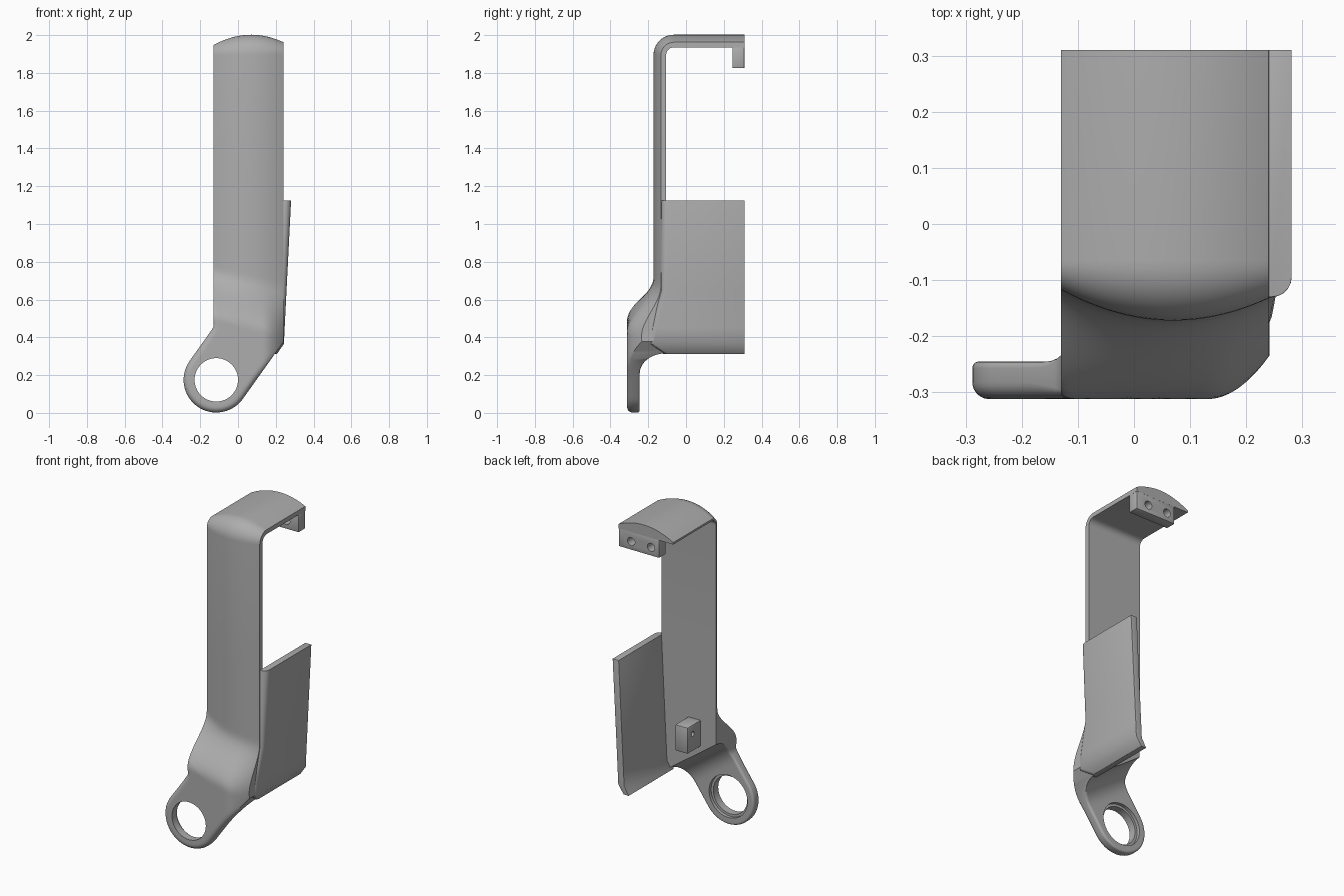
import bpy, bmesh, math
from mathutils import Matrix, Vector

if "Cube" in bpy.data.objects:
    bpy.data.objects.remove(bpy.data.objects["Cube"])

grey = bpy.data.materials.new("light grey")
grey.use_nodes = True
COLOUR = (0.42, 0.42, 0.42, 1)
grey.diffuse_color = COLOUR
grey.node_tree.nodes["Principled BSDF"].inputs["Base Color"].default_value = COLOUR


def finish(name, bm):
    bmesh.ops.recalc_face_normals(bm, faces=bm.faces)
    mesh = bpy.data.meshes.new(name)
    bm.to_mesh(mesh)
    bm.free()
    mesh.materials.append(grey)
    ob = bpy.data.objects.new(name, mesh)
    bpy.context.collection.objects.link(ob)
    return ob


def loft(name, rings):
    """Closed solid through rings of equal point count."""
    bm = bmesh.new()
    rows = [[bm.verts.new(p) for p in ring] for ring in rings]
    n = len(rows[0])
    for a, b in zip(rows, rows[1:]):
        for i in range(n):
            j = (i + 1) % n
            bm.faces.new((a[i], a[j], b[j], b[i]))
    bm.faces.new(rows[0])
    bm.faces.new(rows[-1][::-1])
    return finish(name, bm)


def box(name, lo, hi):
    lo, hi = Vector(lo), Vector(hi)
    bm = bmesh.new()
    bmesh.ops.create_cube(bm, size=1, matrix=Matrix.Translation((lo + hi) / 2)
                          @ Matrix.Diagonal((hi - lo).to_4d()))
    return finish(name, bm)


def activate(ob):
    bpy.ops.object.select_all(action='DESELECT')
    ob.select_set(True)
    bpy.context.view_layer.objects.active = ob


def apply(ob, kind, **settings):
    mod = ob.modifiers.new(kind, kind)
    for key, value in settings.items():
        setattr(mod, key, value)
    activate(ob)
    bpy.ops.object.modifier_apply(modifier=mod.name)


def drill(ob, centre, radius, depth, axis):
    bm = bmesh.new()
    turn = Matrix.Rotation(math.pi / 2, 4, 'X' if axis == 'Y' else 'Y')
    bmesh.ops.create_cone(bm, cap_ends=True, segments=48, radius1=radius, radius2=radius,
                          depth=depth, matrix=Matrix.Translation(centre) @ turn)
    cutter = finish("cutter", bm)
    cutter.hide_render = True
    apply(ob, 'BOOLEAN', operation='DIFFERENCE', solver='EXACT', object=cutter)
    bpy.data.objects.remove(cutter)


def smooth(t):
    t = min(1, max(0, t))
    return t * t * (3 - 2 * t)


# Shape rules for the main bracket
LEFT, RIGHT, INNER = -0.13, 0.24, -0.105
CX, CZ, R = -0.115, 0.175, 0.173       # ring at the foot
AX, AZ = 0.58, 0.815                   # direction of the arm
FILLET, START = 0.14, 0.155
COLS = 32
FRACS = [(1 - math.cos(math.pi * i / COLS)) / 2 for i in range(COLS + 1)]


def thickness(x):
    return max(0.01, 0.067 - 0.055 * ((x - 0.07) / 0.2) ** 2)


def front(x, z):
    low = -0.312 + 0.09 * (max(0, x - 0.13) / 0.12) ** 2
    w = smooth((0.72 - z - 0.25 * (x - 0.05)) / 0.27)
    return (1 - w) * (INNER - thickness(x)) + w * low


def rounding(d, radius):
    k = min(1, max(0, 1 - d / radius))
    return radius * (1 - math.sqrt(1 - k * k))


def arm_row(s):
    ql, qr = min(-R, (LEFT - CX - AX * s) / AZ), R
    if s < 0:
        qr = math.sqrt(R * R - s * s)
        ql = -qr
    rise = min(FILLET, max(0, s - START))
    back = INNER - math.sqrt(max(0, FILLET ** 2 - rise ** 2))
    fade = 1 - smooth((s - 0.1) / 0.25)
    fronts, backs = [], []
    for f in FRACS:
        q = ql + (qr - ql) * f
        x, z = CX + AX * s + AZ * q, CZ + AZ * s - AX * q
        d = R - math.hypot(s, q) if s < 0 else min(q - ql, qr - q)
        fronts.append((x, front(x, z) + fade * rounding(d, 0.03), z))
        backs.append((x, back - fade * rounding(d, 0.012), z))
    return fronts + backs[::-1]


def wall_row(zl, zr):
    pts = [(LEFT + (RIGHT - LEFT) * f, zl + (zr - zl) * f) for f in FRACS]
    return [(x, front(x, z), z) for x, z in pts] + [(x, INNER, z) for x, z in pts[::-1]]


def top_row(y, z, angle):
    xs = [LEFT + (RIGHT - LEFT) * f for f in FRACS]
    c, s = math.cos(angle), math.sin(angle)
    return ([(x, y - c * thickness(x), z + s * thickness(x)) for x in xs]
            + [(x, y, z) for x in xs[::-1]])


# Ring, arm, wall and curved top as one continuous shell
stations = [-R * math.cos(math.pi / 2 * i / 16) * 0.9995 for i in range(16)]
stations += [START * i / 6 for i in range(6)]
stations += [START + FILLET * math.sin(math.pi / 2 * i / 10) for i in range(11)]
stations += [START + FILLET + 0.077 * i / 4 for i in range(1, 5)]
rings = [arm_row(s) for s in stations]
zl, zr = rings[-1][0][2], rings[-1][COLS][2]
rings += [wall_row(zl + (1.15 - zl) * i / 24, zr + (1.15 - zr) * i / 24) for i in range(1, 25)]
BEND = 0.04
for i in range(11):
    a = math.pi / 2 * i / 10
    rings.append(top_row(INNER + BEND * (1 - math.cos(a)), 1.895 + BEND * math.sin(a), a))
rings.append(top_row(0.31, 1.935, math.pi / 2))
bracket = loft("bracket", rings)
drill(bracket, (CX, -0.28, CZ), 0.115, 0.3, 'Y')
drill(bracket, (CX, -0.215, CZ), 0.13, 0.1, 'Y')

# Side panel, leaning outwards with a tucked-in lower edge
sections = []
for z, xi, xo, yf in ((0.312, 0.172, 0.206, -0.12), (0.365, 0.203, 0.243, -0.2),
                      (0.45, 0.207, 0.247, -0.19), (0.55, 0.212, 0.252, -0.165),
                      (0.65, 0.217, 0.257, -0.135), (1.125, 0.24, 0.281, -0.13)):
    corner = [(xo - 0.035 * (1 - math.cos(a)), yf + 0.035 * (1 - math.sin(a)))
              for a in [math.pi / 2 * i / 5 for i in range(6)]]
    sections.append([(x, y, z) for x, y in [(xi, 0.31), (xo, 0.31)] + corner + [(xi, yf)]])
panel = loft("side_panel", sections)
apply(panel, 'BEVEL', width=0.012, segments=3, limit_method='ANGLE', angle_limit=math.radians(50))

# Hooked lip under the top, with two screw holes
lip = box("hook_lip", (-0.035, 0.245, 1.825), (RIGHT, 0.31, 1.94))
apply(lip, 'BEVEL', width=0.006, segments=2)
for x in (0.02, 0.155):
    drill(lip, (x, 0.28, 1.877), 0.025, 0.2, 'Y')

# Small drilled post on the inner wall
post = box("inner_post", (-0.025, -0.12, 0.51), (0.06, 0.02, 0.67))
apply(post, 'BEVEL', width=0.006, segments=2)
drill(post, (0.02, -0.03, 0.615), 0.014, 0.2, 'X')

for ob in (bracket, panel, lip, post):
    activate(ob)
    bpy.ops.object.shade_smooth_by_angle(angle=math.radians(35))
